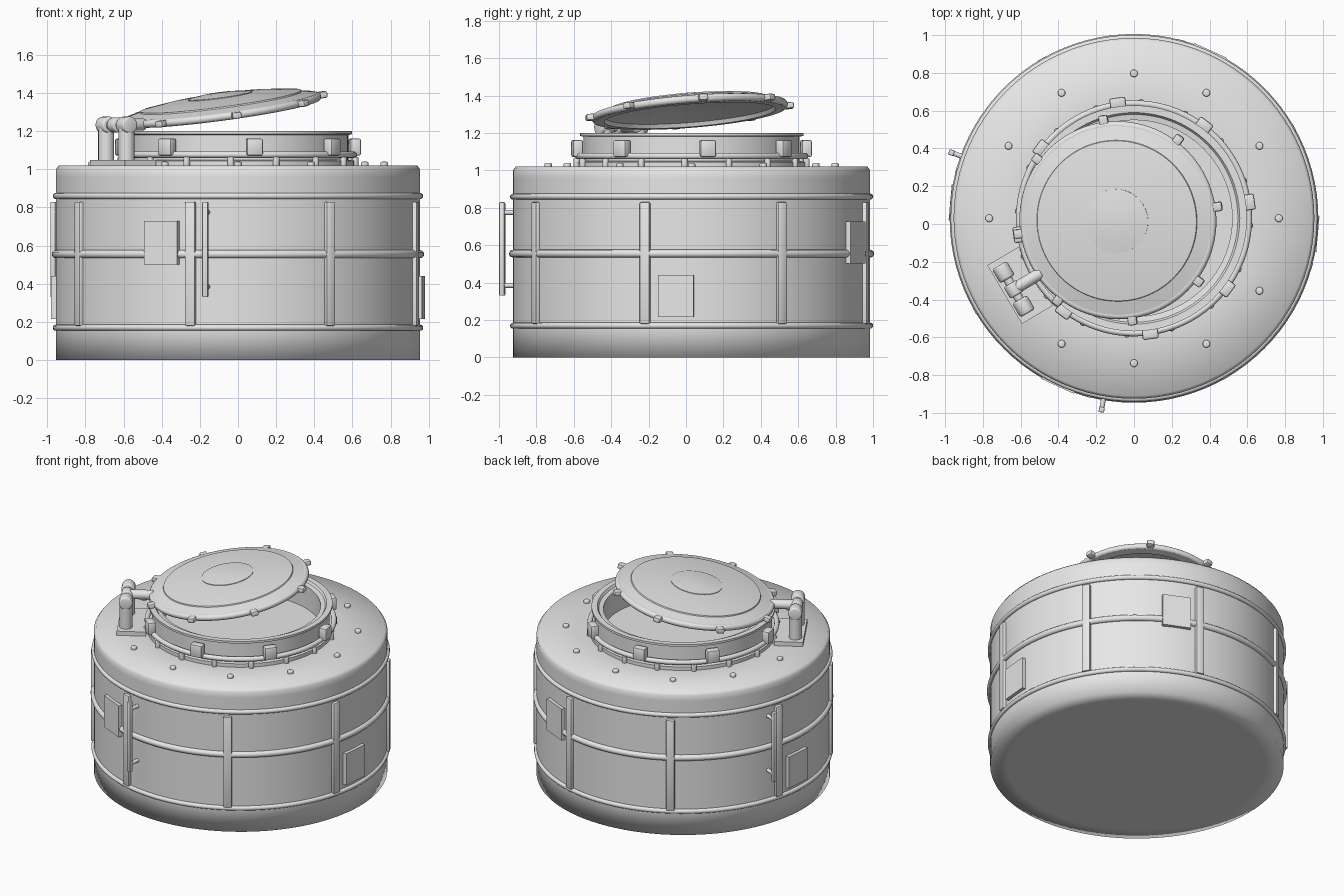
import bpy, bmesh, math
from mathutils import Matrix, Vector

if "Cube" in bpy.data.objects:
    bpy.data.objects.remove(bpy.data.objects["Cube"])

grey = bpy.data.materials.new("light_grey")
grey.diffuse_color = (0.8, 0.8, 0.8, 1)
grey.use_nodes = True
grey.node_tree.nodes["Principled BSDF"].inputs["Base Color"].default_value = grey.diffuse_color

CENTRE = Matrix.Translation((0, 0.03, 0))


def polar(deg, r, z, base=CENTRE):
    # local +x points outward at the given bearing
    return base @ Matrix.Rotation(math.radians(deg), 4, 'Z') @ Matrix.Translation((r, 0, z))


def finish(name, bm, matrix, angle=35):
    bmesh.ops.recalc_face_normals(bm, faces=bm.faces)
    me = bpy.data.meshes.new(name)
    bm.to_mesh(me)
    bm.free()
    me.materials.append(grey)
    me.shade_smooth()
    if angle < 180:
        me.set_sharp_from_angle(angle=math.radians(angle))
    ob = bpy.data.objects.new(name, me)
    ob.matrix_world = matrix
    bpy.context.collection.objects.link(ob)
    return ob


def lathe(name, profile, matrix=CENTRE, closed=False, n=96, angle=35):
    bm = bmesh.new()
    vs = [bm.verts.new((r, 0, z)) for r, z in profile]
    pairs = list(zip(vs, vs[1:])) + ([(vs[-1], vs[0])] if closed else [])
    es = [bm.edges.new(p) for p in pairs]
    bmesh.ops.spin(bm, geom=vs + es, cent=(0, 0, 0), axis=(0, 0, 1),
                   angle=math.tau, steps=n, use_duplicate=False)
    bmesh.ops.remove_doubles(bm, verts=bm.verts, dist=1e-5)
    return finish(name, bm, matrix, angle)


def ring(name, r, z, minor, matrix=CENTRE):
    prof = [(r + minor * math.cos(math.tau * i / 12), z + minor * math.sin(math.tau * i / 12))
            for i in range(12)]
    return lathe(name, prof, matrix, closed=True, angle=60)


def box(name, size, matrix, bevel=0.0):
    bm = bmesh.new()
    bmesh.ops.create_cube(bm, size=1, matrix=Matrix.Diagonal((*size, 1)))
    if bevel:
        bmesh.ops.bevel(bm, geom=bm.edges[:], offset=bevel, segments=2, profile=0.5, affect='EDGES')
    return finish(name, bm, matrix)


def rod(name, r, length, matrix, axis='Z', bevel=0.0):
    turn = {'Z': Matrix(), 'X': Matrix.Rotation(math.pi / 2, 4, 'Y'),
            'Y': Matrix.Rotation(math.pi / 2, 4, 'X')}[axis].to_4x4()
    bm = bmesh.new()
    bmesh.ops.create_cone(bm, cap_ends=True, segments=20, radius1=r, radius2=r, depth=length)
    if bevel:
        rim = [e for e in bm.edges if abs(e.verts[0].co.z - e.verts[1].co.z) < 1e-5]
        bmesh.ops.bevel(bm, geom=rim, offset=bevel, segments=3, profile=0.5, affect='EDGES')
    return finish(name, bm, matrix @ turn)


# Drum body and hoops
lathe("drum_body", [(0, 0), (0.84, 0), (0.955, 0), (0.955, 0.17), (0.955, 0.5), (0.955, 0.96),
                    (0.955, 1.0), (0.94, 1.02), (0.62, 1.02), (0, 1.02)], angle=180)
for z, m in ((0.17, 0.016), (0.555, 0.021), (0.86, 0.016)):
    ring("hoop", 0.955, z, m)

# Vertical ribs
for k in range(8):
    box("vertical_rib", (0.04, 0.055, 0.65), polar(-15 + 45 * k, 0.957, 0.505), 0.008)

# Flat side plates, two heights in opposite pairs
for a, z in ((-114.5, 0.615), (65.5, 0.615), (-5, 0.328), (175, 0.328)):
    box("side_plate", (0.03, 0.19, 0.226), polar(a, 0.962, z))

# Grab handles
for a in (-99.6, 160.2):
    box("handle_bar", (0.03, 0.03, 0.5), polar(a, 1.027, 0.58), 0.006)
    for z in (0.385, 0.775):
        rod("handle_standoff", 0.013, 0.09, polar(a, 0.98, z), 'X')

# Deck bolts, skipping the hinge position
for k in range(12):
    if k != 7:
        rod("deck_bolt", 0.02, 0.03, polar(30 * k, 0.767, 1.025), bevel=0.008)

# Hatch neck: hollow collar with foot, wall and lip
lathe("hatch_neck", [(0.52, 1.02), (0.61, 1.02), (0.61, 1.045), (0.578, 1.05), (0.578, 1.18),
                     (0.598, 1.185), (0.598, 1.2), (0.56, 1.2), (0.55, 1.185), (0.52, 1.18)],
      closed=True)
ring("clamp_ring", 0.608, 1.077, 0.017)
for k in range(16):
    rod("neck_stud", 0.017, 0.05, polar(19 + 22.5 * k, 0.615, 1.04), bevel=0.005)
for k in range(8):
    box("neck_clamp", (0.055, 0.085, 0.09), polar(8 + 45 * k, 0.618, 1.117), 0.01)

# Lid, tilted up away from the hinge
HINGE = 210.5
toward = math.radians(HINGE - 180)
axis = Vector((math.sin(toward), -math.cos(toward), 0))
LID = Matrix.Translation((-0.085, 0.02, 1.315)) @ Matrix.Rotation(math.radians(8.8), 4, axis)
lathe("lid_shell", [(0, 0.088), (0.09, 0.084), (0.17, 0.074), (0.17, 0.07), (0.3, 0.062),
                    (0.425, 0.045), (0.428, 0.038), (0.51, 0.018), (0.51, -0.02), (0.46, -0.022),
                    (0.45, 0.0), (0.3, 0.03), (0, 0.042)], LID, angle=25)
ring("lid_rim", 0.505, 0, 0.021, LID)
for k in range(8):
    box("lid_tab", (0.065, 0.05, 0.035), polar(8 + 45 * k, 0.53, 0.0, LID), 0.01)

# Hinge bracket
box("hinge_base", (0.19, 0.36, 0.03), polar(HINGE, 0.70, 1.035))
for side in (-1, 1):
    t = Matrix.Translation((0, side * 0.105, 0))
    rod("hinge_post", 0.042, 0.19, polar(HINGE, 0.74, 1.14) @ t)
    rod("hinge_knuckle", 0.045, 0.085, polar(HINGE, 0.74, 1.232) @ t, 'Y', bevel=0.012)
rod("hinge_pin", 0.025, 0.26, polar(HINGE, 0.74, 1.232), 'Y')
rod("hinge_sleeve", 0.04, 0.07, polar(HINGE, 0.74, 1.232), 'Y', bevel=0.008)
rod("hinge_arm", 0.032, 0.18, polar(HINGE, 0.66, 1.235), 'X', bevel=0.008)
